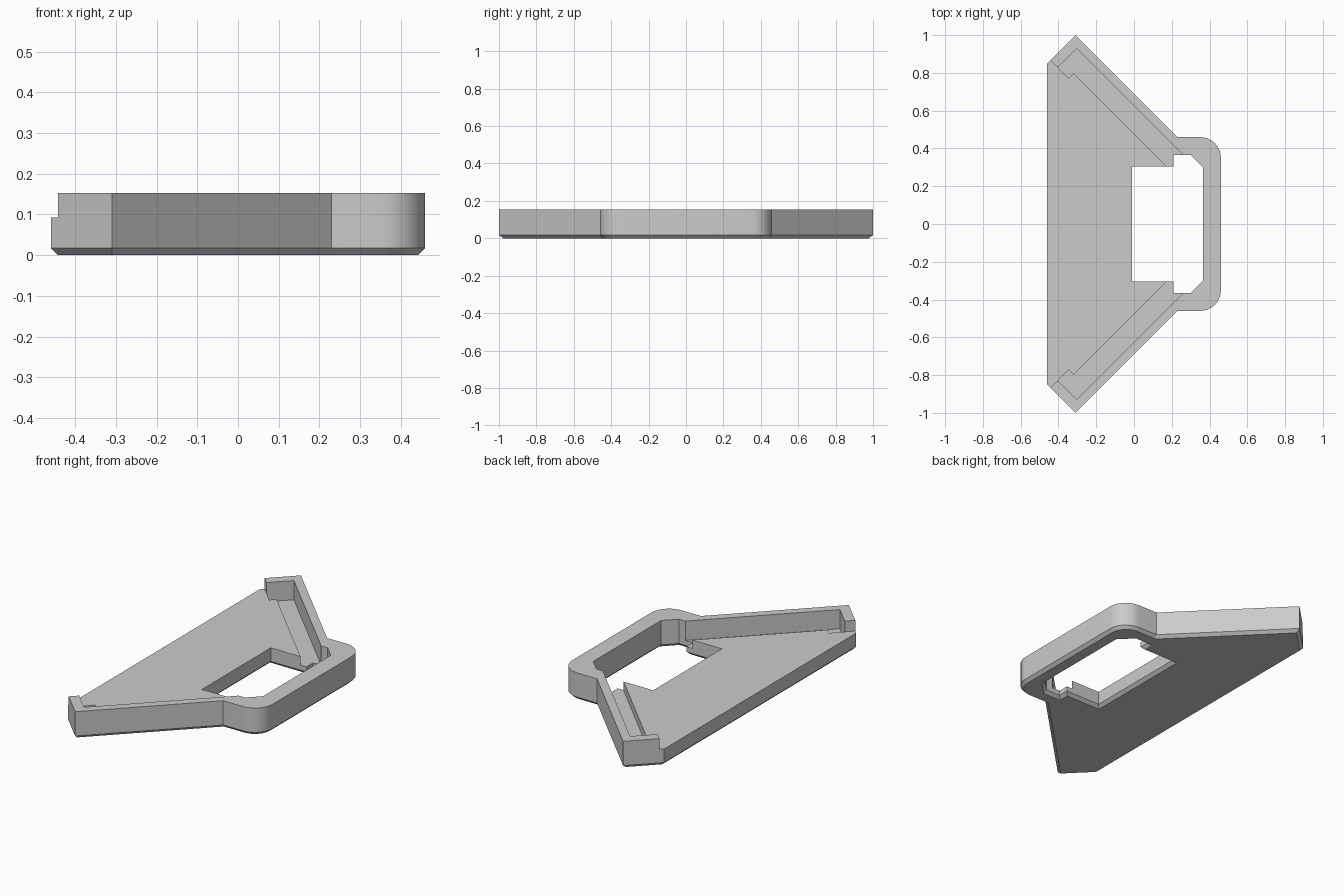
import bpy, bmesh, math
from mathutils import Vector

if "Cube" in bpy.data.objects:
    bpy.data.objects.remove(bpy.data.objects["Cube"], do_unlink=True)

HEIGHT, PLATE, GROOVE, CHAMFER = 0.153, 0.093, 0.045, 0.017


def mirrored(half):
    """Close a +y half profile with its mirror image, counter-clockwise."""
    pts = [(x, -y) for x, y in half] + [(x, y) for x, y in reversed(half)]
    return pts


def offset(pts, d):
    """Move every edge of a counter-clockwise polygon inward by d."""
    out = []
    for i, p in enumerate(pts):
        p, a, b = Vector(p), Vector(pts[i - 1]), Vector(pts[(i + 1) % len(pts)])
        e, f = (p - a).normalized(), (b - p).normalized()
        n, m = Vector((-e.y, e.x)), Vector((-f.y, f.x))
        out.append(p + (n + m) * d / (1 + n.dot(m)))
    return out


def loft(name, layers):
    """Solid through a stack of (outline, z) layers."""
    bm = bmesh.new()
    rings = [[bm.verts.new((p[0], p[1], z)) for p in pts] for pts, z in layers]
    for lo, hi in zip(rings, rings[1:]):
        for i in range(len(lo)):
            j = (i + 1) % len(lo)
            bm.faces.new((lo[i], lo[j], hi[j], hi[i]))
    bm.faces.new(rings[-1])
    bm.faces.new(rings[0][::-1])
    bmesh.ops.recalc_face_normals(bm, faces=bm.faces)
    mesh = bpy.data.meshes.new(name)
    bm.to_mesh(mesh)
    bm.free()
    obj = bpy.data.objects.new(name, mesh)
    bpy.context.collection.objects.link(obj)
    return obj


# Bracket body: tapered wings, rounded nose, chamfered underside
nose = [(0.35 + 0.11 * math.sin(a), 0.35 + 0.11 * math.cos(a))
        for a in (math.radians(90 * i / 10) for i in range(11))]
outline = mirrored([(-0.46, 0.85), (-0.31, 1.0), (0.23, 0.46)] + nose)
body = loft("bracket_body", [(offset(outline, CHAMFER), 0),
                             (outline, CHAMFER), (outline, HEIGHT)])

# Recess that leaves the raised rim standing above the plate
recess = mirrored([(-0.6, 1.025), (-0.404, 0.829), (-0.304, 0.929), (0.26, 0.365)])
cutters = [loft("recess_cutter", [(recess, PLATE), (recess, 0.3)])]

# Groove along the inside of each sloping rim
groove = [(-0.404, 0.829), (-0.347, 0.772), (-0.32, 0.799), (0.179, 0.3),
          (0.26, 0.3), (0.26, 0.365), (-0.304, 0.929)]
for side, s in (("left", 1), ("right", -1)):
    pts = [(x, s * y) for x, y in groove]
    cutters.append(loft("groove_cutter_" + side, [(pts, GROOVE), (pts, 0.2)]))

# Stepped opening with a chamfered lower edge
hole = mirrored([(-0.01, 0.305), (0.21, 0.305), (0.21, 0.365),
                 (0.30, 0.365), (0.365, 0.30)])
cutters.append(loft("opening_cutter", [(offset(hole, -2 * CHAMFER), -CHAMFER),
                                       (hole, CHAMFER), (hole, 0.3)]))

bpy.context.view_layer.objects.active = body
body.select_set(True)
for cutter in cutters:
    cutter.hide_render = True
    mod = body.modifiers.new(cutter.name, 'BOOLEAN')
    mod.operation, mod.solver, mod.object = 'DIFFERENCE', 'EXACT', cutter
    bpy.ops.object.modifier_apply(modifier=mod.name)
    bpy.data.objects.remove(cutter, do_unlink=True)

# Plain grey finish
grey = bpy.data.materials.new("light_grey")
grey.use_nodes = True
grey.diffuse_color = (0.6, 0.6, 0.6, 1)
grey.node_tree.nodes["Principled BSDF"].inputs["Base Color"].default_value = (0.6, 0.6, 0.6, 1)
body.data.materials.clear()
body.data.materials.append(grey)
bpy.ops.object.shade_smooth_by_angle(angle=math.radians(30))
